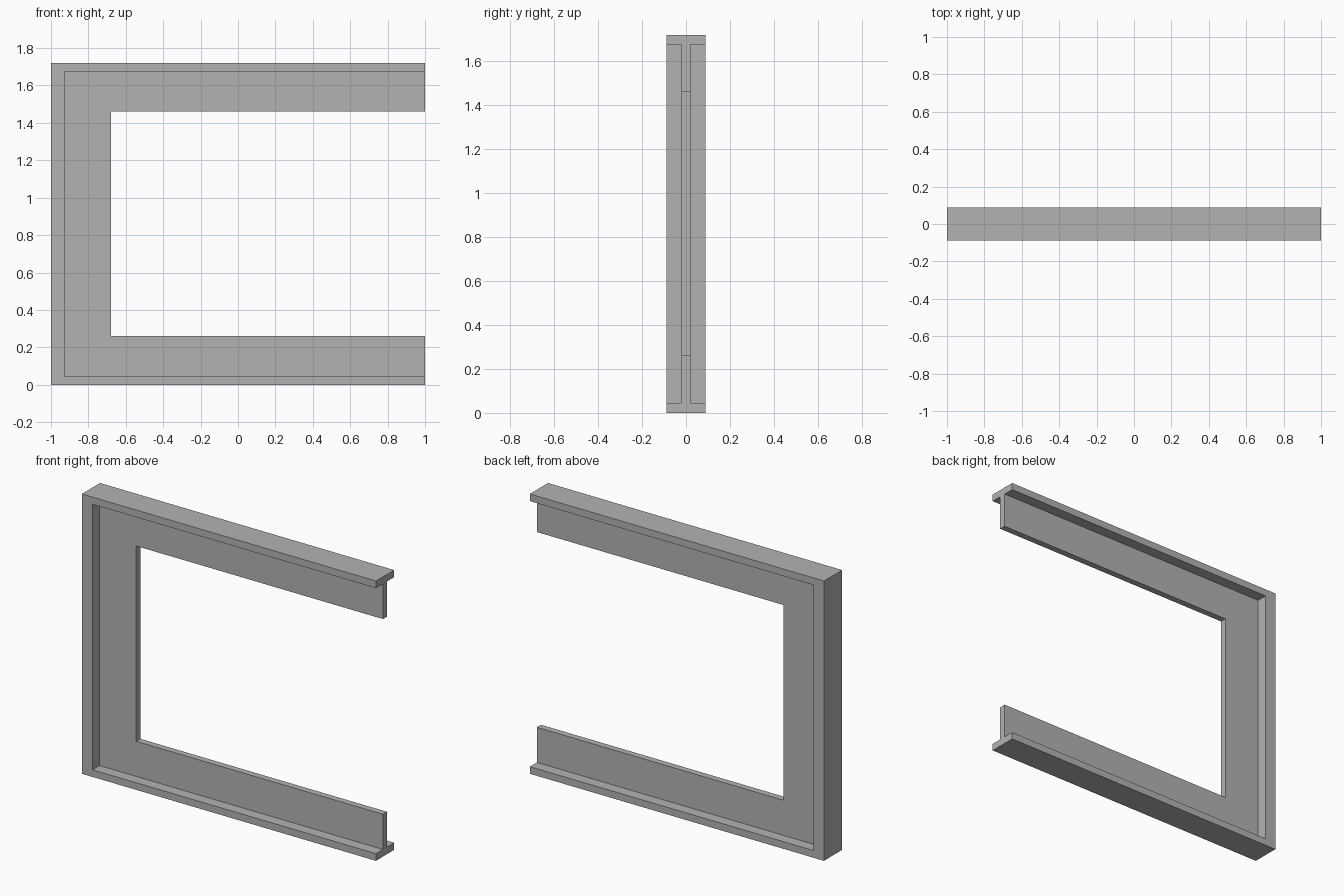
import bpy
import bmesh

cube = bpy.data.objects.get("Cube")
if cube:
    bpy.data.objects.remove(cube, do_unlink=True)

HEIGHT = 1.72
LEFT, RIGHT = -1.0, 1.0

grey = bpy.data.materials.new("plain grey")
grey.use_nodes = True
colour = (0.45, 0.45, 0.45, 1.0)
grey.diffuse_color = colour
grey.node_tree.nodes["Principled BSDF"].inputs["Base Color"].default_value = colour


def c_frame(name, outer, inner, depth):
    """Extrude a C profile open to +x; outer and inner are (side inset, top and bottom inset)."""
    (ox, oz), (ix, iz) = outer, inner
    profile = [
        (RIGHT, oz), (RIGHT, iz), (LEFT + ix, iz), (LEFT + ix, HEIGHT - iz),
        (RIGHT, HEIGHT - iz), (RIGHT, HEIGHT - oz), (LEFT + ox, HEIGHT - oz), (LEFT + ox, oz),
    ]
    bm = bmesh.new()
    face = bm.faces.new([bm.verts.new((x, -depth / 2, z)) for x, z in profile])
    result = bmesh.ops.extrude_face_region(bm, geom=[face])
    moved = [v for v in result["geom"] if isinstance(v, bmesh.types.BMVert)]
    bmesh.ops.translate(bm, verts=moved, vec=(0, depth, 0))
    bmesh.ops.recalc_face_normals(bm, faces=bm.faces)
    mesh = bpy.data.meshes.new(name)
    bm.to_mesh(mesh)
    bm.free()
    mesh.materials.append(grey)
    obj = bpy.data.objects.new(name, mesh)
    bpy.context.collection.objects.link(obj)
    return obj


# Wide outer rim, thicker on the closed side
flange = (0.073, 0.044)
c_frame("outer_flange", (0, 0), flange, 0.176)

# Thin plate running around the inside of the rim
c_frame("inner_web", flange, (0.322, 0.26), 0.04)
